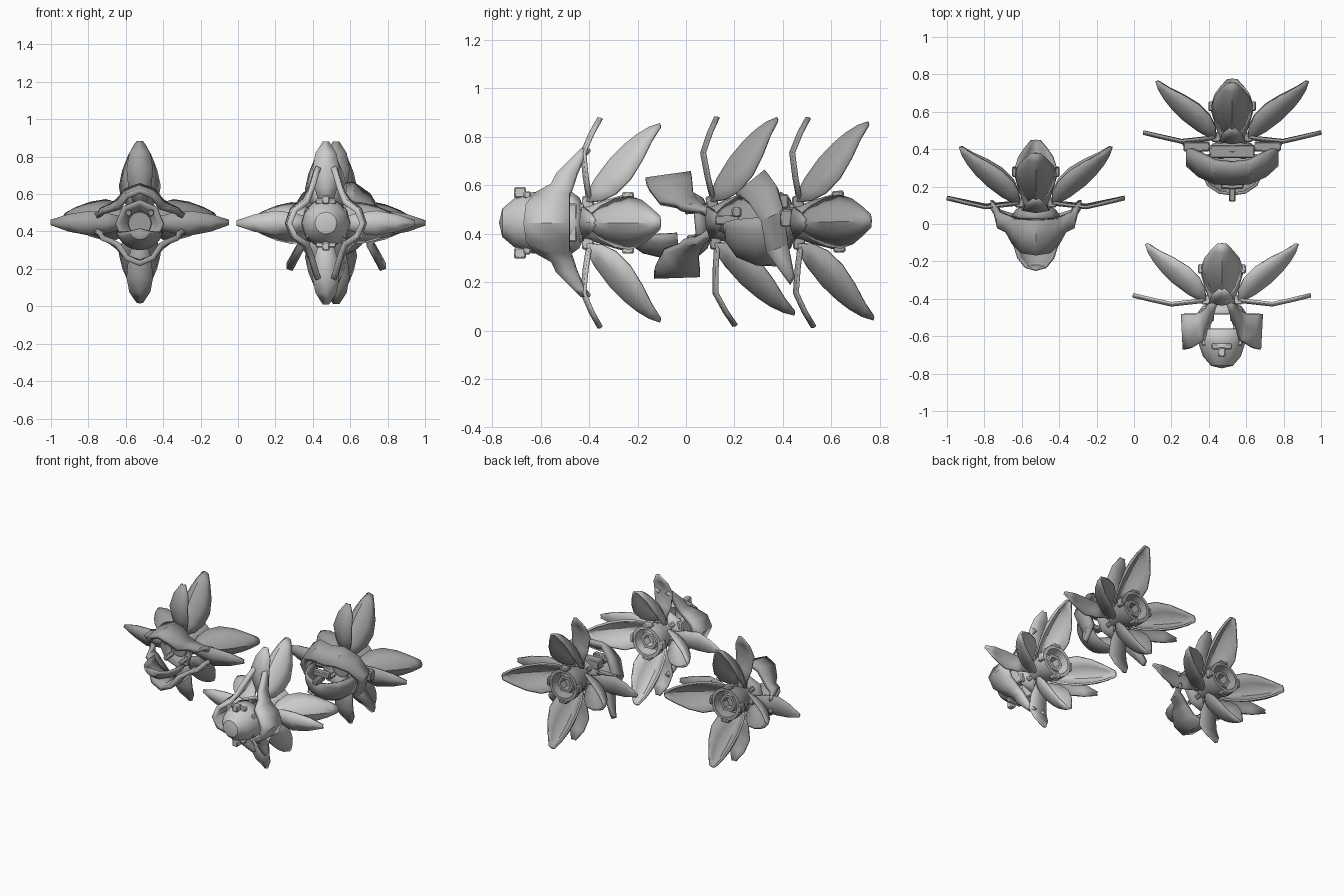
import bpy, bmesh
from math import radians, cos, sin, pi
from mathutils import Matrix

if "Cube" in bpy.data.objects:
    bpy.data.objects.remove(bpy.data.objects["Cube"])


def grey(name, v):
    m = bpy.data.materials.new(name)
    m.diffuse_color = (v, v, v, 1)
    m.use_nodes = True
    m.node_tree.nodes["Principled BSDF"].inputs["Base Color"].default_value = m.diffuse_color
    return m


DARK, MID = grey("dark_grey", 0.36), grey("mid_grey", 0.62)
paint = None


def finish(name, bm, mat, thick=0, bevel=0):
    bmesh.ops.remove_doubles(bm, verts=bm.verts, dist=1e-5)
    bmesh.ops.recalc_face_normals(bm, faces=bm.faces)
    me = bpy.data.meshes.new(name)
    bm.to_mesh(me)
    bm.free()
    me.materials.append(paint)
    ob = bpy.data.objects.new(name, me)
    bpy.context.collection.objects.link(ob)
    ob.matrix_world = mat
    if thick:
        m = ob.modifiers.new("thickness", 'SOLIDIFY')
        m.thickness = thick
        m.offset = 0
    if bevel:
        m = ob.modifiers.new("bevel", 'BEVEL')
        m.width = bevel
        m.segments = 1
    bpy.ops.object.select_all(action='DESELECT')
    ob.select_set(True)
    bpy.context.view_layer.objects.active = ob
    bpy.ops.object.shade_smooth_by_angle(angle=radians(35))
    return ob


def sheet(name, rows, mat, thick):
    bm = bmesh.new()
    vs = [[bm.verts.new(p) for p in r] for r in rows]
    for a, b in zip(vs, vs[1:]):
        for i in range(len(a) - 1):
            bm.faces.new((a[i], a[i + 1], b[i + 1], b[i]))
    bmesh.ops.dissolve_degenerate(bm, edges=bm.edges, dist=1e-6)
    return finish(name, bm, mat, thick)


def lathe(name, profile, mat, n=20, a0=0, a1=2 * pi, thick=0):
    # profile of (radius, y) turned about the y axis
    angles = [a0 + (a1 - a0) * k / n for k in range(n + 1)]
    return sheet(name, [[(r * cos(a), y, r * sin(a)) for r, y in profile]
                        for a in angles], mat, thick)


def box(name, loc, size, mat, bevel=0.006):
    bm = bmesh.new()
    bmesh.ops.create_cube(bm, size=1)
    bmesh.ops.scale(bm, vec=size, verts=bm.verts)
    bmesh.ops.translate(bm, vec=loc, verts=bm.verts)
    return finish(name, bm, mat, 0, bevel)


def roll(deg):
    return Matrix.Rotation(radians(deg), 4, 'Y')


# (mid y, mid r, edge y, edge r, half width) along the petal
PETAL = [(0.00, 0.09, 0.02, 0.085, 0.025), (0.05, 0.18, 0.07, 0.09, 0.065),
         (0.11, 0.26, 0.13, 0.12, 0.095), (0.17, 0.32, 0.19, 0.18, 0.106),
         (0.22, 0.36, 0.24, 0.26, 0.088), (0.27, 0.39, 0.28, 0.34, 0.055),
         (0.315, 0.405, 0.315, 0.395, 0.022)]
# (y, r, half width) along the thin blades
BLADE_UP = [(0.015, 0.09, 0.03), (0.0, 0.19, 0.06), (-0.01, 0.29, 0.07),
            (0.025, 0.37, 0.055), (0.06, 0.432, 0.015)]
BLADE_SIDE = [(0.005, 0.09, 0.03), (-0.005, 0.18, 0.055), (-0.015, 0.27, 0.065),
              (0.01, 0.38, 0.045), (0.033, 0.475, 0.012)]
US = [-1, -0.66, -0.33, 0, 0.33, 0.66, 1]


def rear_unit(M):
    for k in range(4):
        R = M @ roll(90 * k)
        sheet("petal", [[(w * u, my + (ey - my) * u * u, mr + (er - mr) * u * u)
                         for u in US] for my, mr, ey, er, w in PETAL], R, 0.014)
        sheet("blade", [[(w * u, y + 0.012 * u * u, r) for u in (-1, 0, 1)]
                        for y, r, w in (BLADE_SIDE if k % 2 else BLADE_UP)], R, 0.013)
        box("nozzle_lug", (0, 0.18, 0.115), (0.06, 0.05, 0.025), R)
        box("petal_mount", (0, 0.015, 0.085), (0.05, 0.05, 0.05), R)
        box("strut", (0, -0.05, 0.085), (0.03, 0.1, 0.03), R @ roll(45))
    # core and hollow nozzle
    lathe("core_nozzle", [(0, -0.03), (0.06, -0.03), (0.075, 0.03), (0.095, 0.09),
                          (0.112, 0.15), (0.112, 0.2), (0.09, 0.2), (0.08, 0.12),
                          (0, 0.12)], M)
    lathe("nozzle_insert", [(0.062, 0.12), (0.062, 0.175), (0.042, 0.175),
                            (0.038, 0.125)], M, 6)
    # flared collar behind the front shells
    lathe("collar", [(0.05, -0.005), (0.1, -0.025), (0.125, -0.06)], M, 8, thick=0.014)


def band(name, half, M, thick):
    # half holds (x, front y, front z, rear y, rear z) from the middle outward
    full = [(-h[0],) + h[1:] for h in half[:0:-1]] + half
    return sheet(name, [[(x, fy + (ry - fy) * t, fz + (rz - fz) * t)
                         for t in (0, 0.5, 1)] for x, fy, fz, ry, rz in full], M, thick)


def jaw(M, wing, name):
    band(name, [(0, -0.25, 0.195, -0.06, 0.205), (0.07, -0.24, 0.165, -0.06, 0.18),
                (0.115, -0.2, 0.1, -0.06, 0.125), (0.155, -0.135, 0.085, -0.045, 0.095),
                (0.2, -0.115, 0.07, -0.03, 0.075), (wing * 0.9, -0.045, 0.05, 0.0, 0.055),
                (wing, -0.015, 0.04, 0.025, 0.04)], M, 0.03)


def place(x, y, pitch):
    return Matrix.Translation((x, y, 0.445)) @ Matrix.Rotation(radians(pitch), 4, 'X')


DOME = [(0.0, -0.345), (0.055, -0.332), (0.095, -0.285), (0.12, -0.21), (0.125, -0.14)]

# left unit: open upper and lower jaws
paint = DARK
A = place(-0.525, 0.1, 5)
rear_unit(A)
jaw(A, 0.235, "upper_jaw")
jaw(A @ roll(180), 0.235, "lower_jaw")
lathe("mouth_bowl", DOME, A, 10, pi * 1.08, pi * 1.92, 0.015)

# back right unit: horseshoe hood with lower spikes, bowl and prong
B = place(0.525, 0.45, 1.5)
rear_unit(B)
band("hood", [(0, -0.23, 0.11, -0.12, 0.2), (0.09, -0.225, 0.12, -0.11, 0.21),
              (0.17, -0.19, 0.09, -0.07, 0.15), (0.23, -0.14, 0.01, -0.045, 0.05),
              (0.18, -0.12, -0.12, -0.03, -0.09), (0.25, -0.03, -0.25, -0.01, -0.22)],
     B, 0.035)
lathe("hood_bowl", [(0.0, -0.29), (0.07, -0.28), (0.13, -0.24), (0.165, -0.16),
                    (0.17, -0.08)], B, 12, pi * 0.95, pi * 2.05, 0.016)
box("hood_block", (0, -0.06, 0.09), (0.24, 0.07, 0.06), B)
box("prong", (0, -0.28, 0.02), (0.035, 0.1, 0.04), B)
box("prong_bar", (0, -0.24, 0.05), (0.12, 0.04, 0.04), B)
for s in (-1, 1):
    box("side_block", (s * 0.19, -0.035, 0.02), (0.14, 0.05, 0.07), B)

# front right unit: side jaws around a closed nose
paint = MID
C = place(0.47, -0.42, 0)
rear_unit(C)
for s in (90, -90):
    jaw(C @ roll(s), 0.3, "side_jaw")
    box("jaw_link", (0, -0.13, 0.085), (0.16, 0.2, 0.05), C @ roll(s))
    box("nose_lug", (0, -0.265, 0.125), (0.04, 0.05, 0.045), C @ roll(s + 90))
    box("nose_lug_bar", (0, -0.235, 0.115), (0.11, 0.03, 0.03), C @ roll(s + 90))
lathe("nose_dome", DOME, C, 12, thick=0.014)
